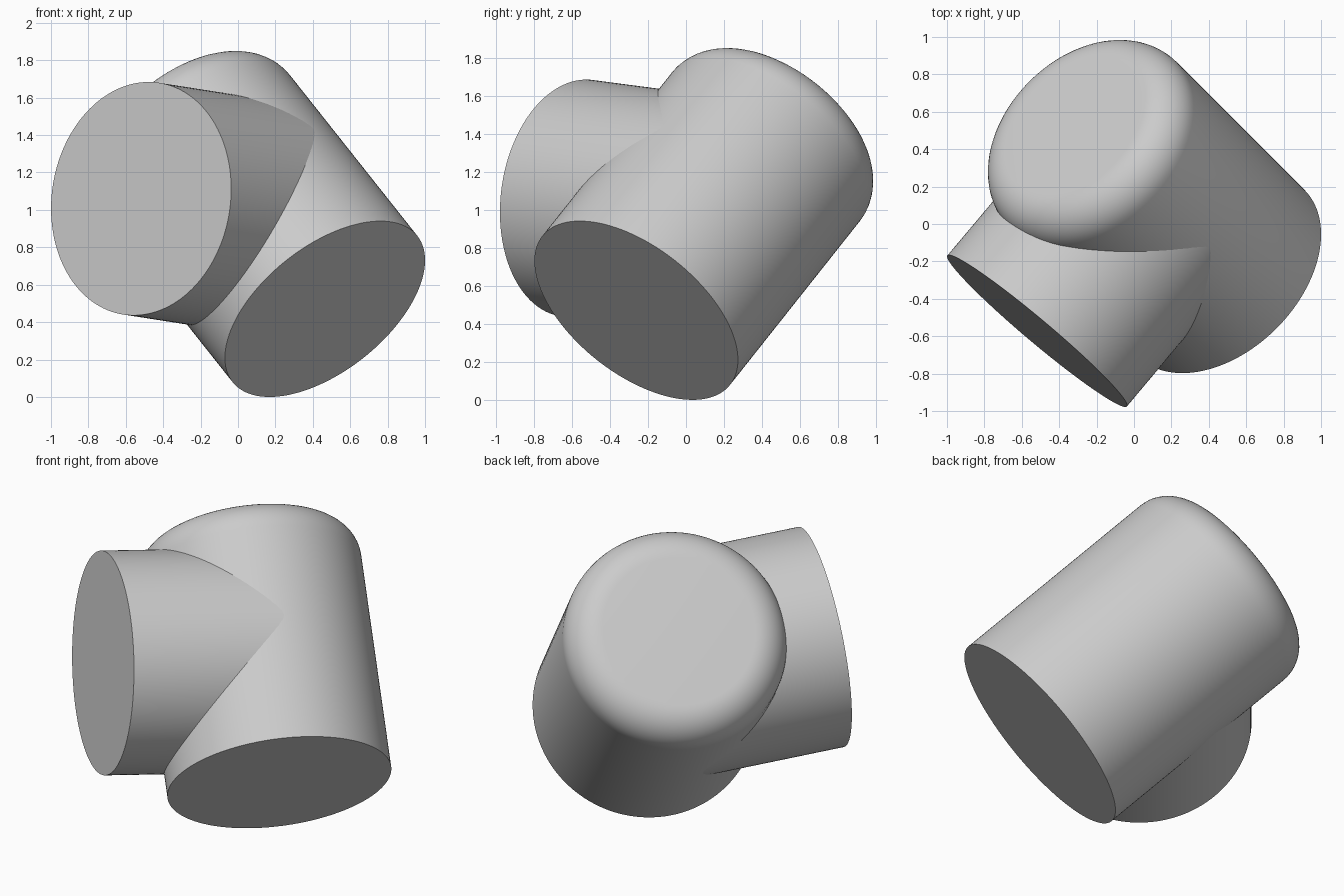
import bpy
import math
from mathutils import Vector

cube = bpy.data.objects.get("Cube")
if cube:
    bpy.data.objects.remove(cube, do_unlink=True)

# One plain grey for the whole fitting
grey = bpy.data.materials.new("plain_grey")
grey.use_nodes = True
colour = (0.6, 0.6, 0.6, 1)
grey.diffuse_color = colour
grey.node_tree.nodes["Principled BSDF"].inputs["Base Color"].default_value = colour


def cylinder(name, start, axis, length, radius):
    """Smooth capped cylinder running from start along axis."""
    axis = Vector(axis).normalized()
    bpy.ops.mesh.primitive_cylinder_add(
        vertices=128, radius=radius, depth=length,
        location=Vector(start) + axis * length / 2,
        rotation=axis.to_track_quat('Z', 'Y').to_euler())
    obj = bpy.context.object
    obj.name = name
    obj.data.materials.append(grey)
    return obj


def round_far_end(obj, radius):
    """Fillet only the rim at the far end of the cylinder."""
    mesh = obj.data
    weight = mesh.attributes.new("bevel_weight_edge", 'FLOAT', 'EDGE')
    for edge in mesh.edges:
        on_rim = all(mesh.vertices[v].co.z > 0 for v in edge.vertices)
        weight.data[edge.index].value = float(on_rim)
    bevel = obj.modifiers.new("rounded_rim", 'BEVEL')
    bevel.limit_method = 'WEIGHT'
    bevel.width = radius
    bevel.segments = 12
    bpy.ops.object.modifier_apply(modifier=bevel.name)


# Main body, tilted, with a rounded closed end
main_body = cylinder("main_body", (0.465, -0.262, 0.47),
                     (-0.528, 0.528, 0.666), 1.49, 0.63)
round_far_end(main_body, 0.2)
bpy.ops.object.shade_smooth_by_angle(angle=math.radians(30))

# Side branch, square to the body and meeting its axis
side_branch = cylinder("side_branch", (-0.518, -0.572, 1.06),
                       (0.64, 0.761, -0.1), 0.924, 0.627)
bpy.ops.object.shade_smooth_by_angle(angle=math.radians(30))
